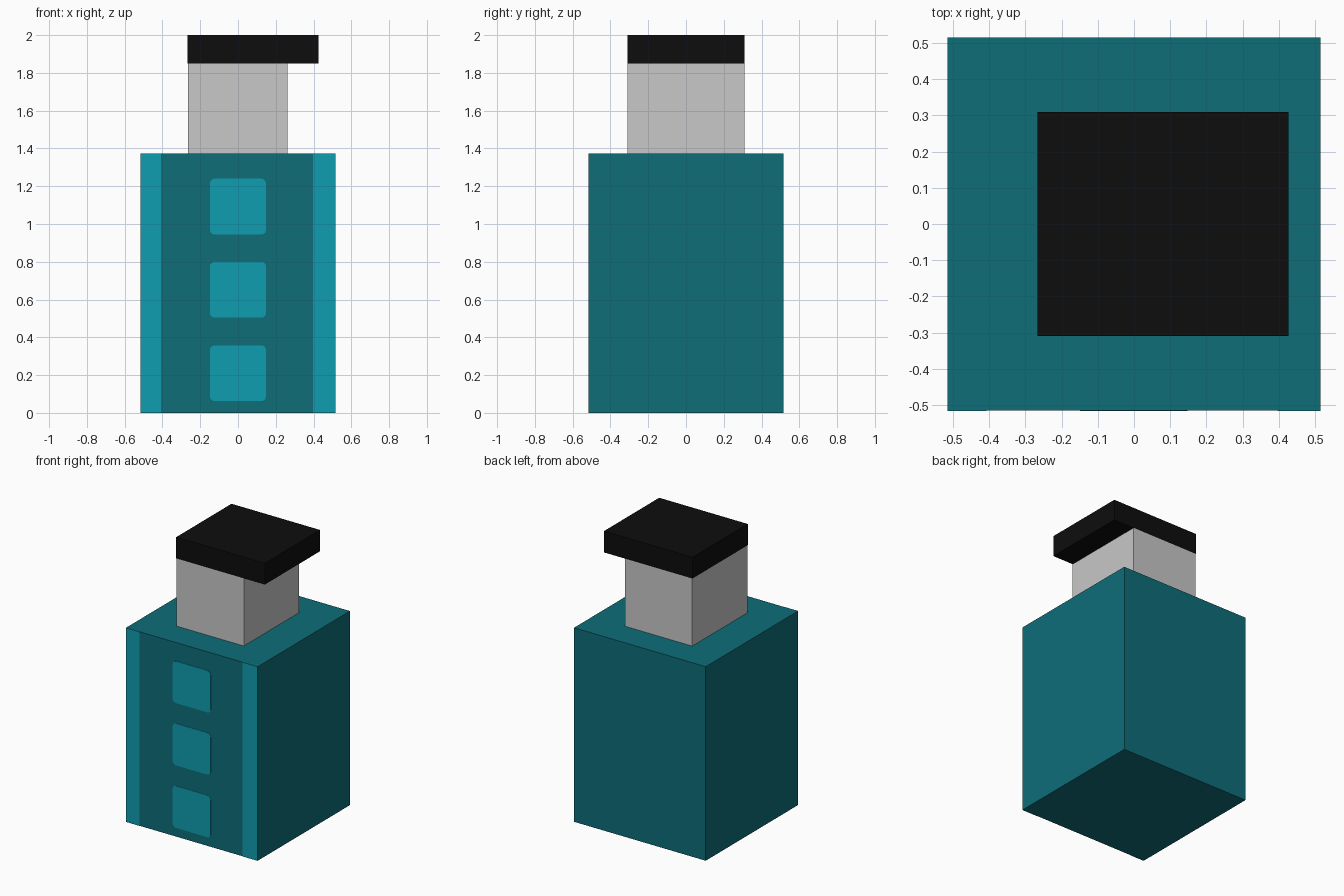
import bpy, bmesh

if "Cube" in bpy.data.objects:
    bpy.data.objects.remove(bpy.data.objects["Cube"])


def material(name, rgb):
    m = bpy.data.materials.new(name)
    m.diffuse_color = (*rgb, 1)
    m.use_nodes = True
    m.node_tree.nodes["Principled BSDF"].inputs["Base Color"].default_value = m.diffuse_color
    return m


dark_teal = material("dark_teal", (0.0044, 0.153, 0.191))
bright_teal = material("bright_teal", (0.0044, 0.337, 0.434))
grey = material("light_grey", (0.578, 0.578, 0.578))
black = material("black", (0.004, 0.004, 0.004))


def box(name, lo, hi, mat, corner=0.0):
    """Box from corner to corner; 'corner' rounds the edges running along y."""
    bm = bmesh.new()
    bmesh.ops.create_cube(bm, size=1)
    for v in bm.verts:
        v.co = [l + (c + 0.5) * (h - l) for c, l, h in zip(v.co, lo, hi)]
    if corner:
        edges = [e for e in bm.edges
                 if abs(e.verts[0].co.x - e.verts[1].co.x) < 1e-5
                 and abs(e.verts[0].co.z - e.verts[1].co.z) < 1e-5]
        bmesh.ops.bevel(bm, geom=edges, offset=corner, segments=3,
                        profile=0.5, affect='EDGES')
    me = bpy.data.meshes.new(name)
    bm.to_mesh(me)
    bm.free()
    me.materials.append(mat)
    ob = bpy.data.objects.new(name, me)
    bpy.context.collection.objects.link(ob)
    return ob


# Main stacked blocks
H, BODY_TOP, CAP_Z = 0.515, 1.372, 1.85
box("body", (-H, -H, 0), (H, H, BODY_TOP), dark_teal)
box("neck", (-0.265, -0.309, BODY_TOP), (0.262, 0.309, CAP_Z), grey)
box("cap", (-0.267, -0.309, CAP_Z), (0.426, 0.309, 2), black)

# Thin painted plates on the front: edge stripes and three square panels
FRONT, BACK = -H - 0.002, -H + 0.002
box("left_stripe", (-H, FRONT, 0), (-0.408, BACK, BODY_TOP), bright_teal)
box("right_stripe", (0.396, FRONT, 0), (H, BACK, BODY_TOP), bright_teal)
for i, z in enumerate((0.21, 0.652, 1.092)):
    box(f"front_panel_{i + 1}", (-0.149, FRONT, z - 0.148),
        (0.148, BACK, z + 0.148), bright_teal, corner=0.025)
